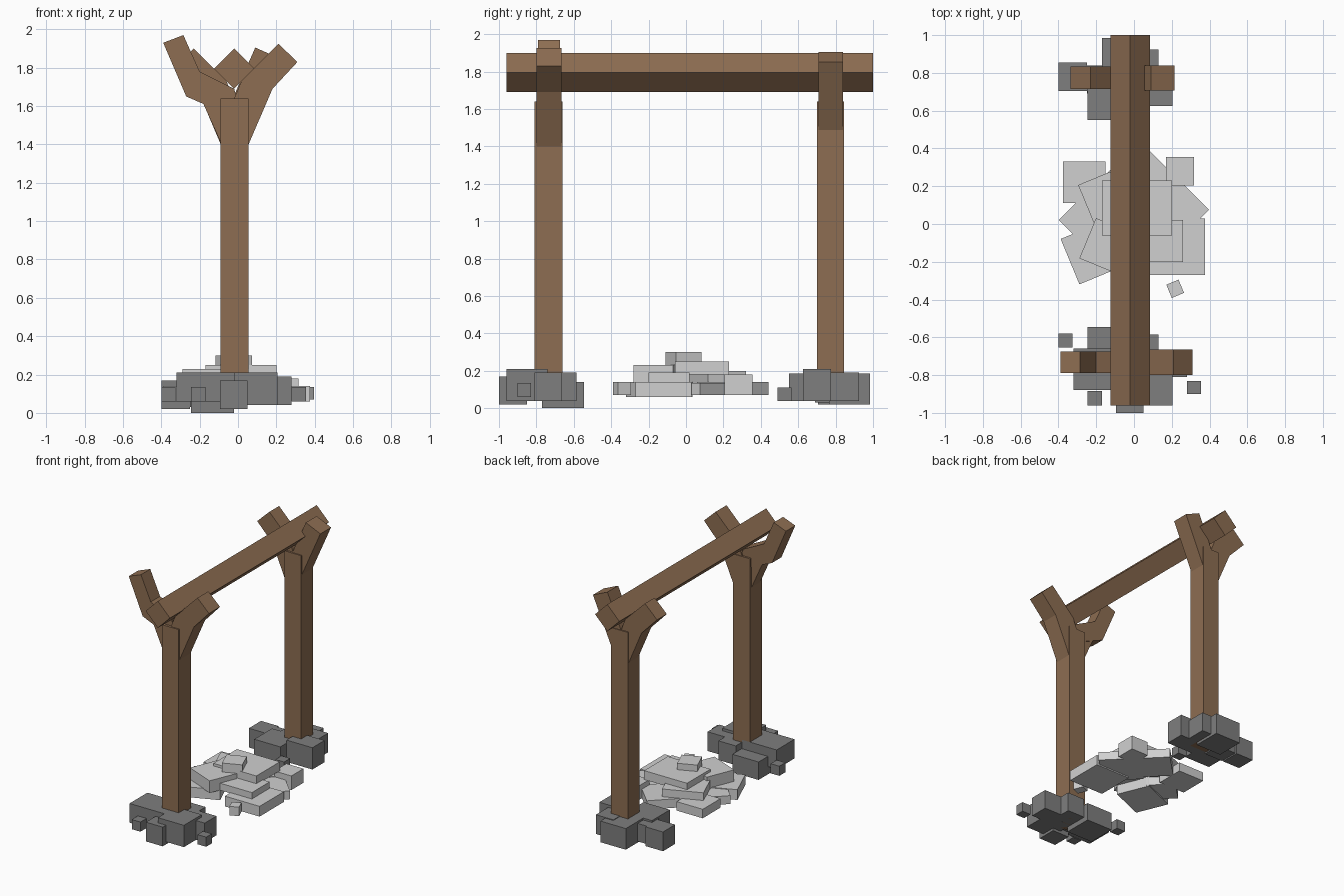
import bpy, bmesh, math
from mathutils import Matrix


def material(name, rgb):
    m = bpy.data.materials.new(name)
    m.diffuse_color = (*rgb, 1)
    return m


WOOD = material("brown wood", (0.27, 0.155, 0.085))
DARK = material("dark grey stone", (0.21, 0.21, 0.21))
LIGHT = material("light grey stone", (0.63, 0.63, 0.63))


def finish(bm, name, mat):
    bmesh.ops.recalc_face_normals(bm, faces=bm.faces)
    me = bpy.data.meshes.new(name)
    bm.to_mesh(me)
    bm.free()
    me.materials.append(mat)
    ob = bpy.data.objects.new(name, me)
    bpy.context.collection.objects.link(ob)
    return ob


def slab(name, mat, cx, cy, w, d, z0, z1, angle=0):
    """Box turned about the vertical axis."""
    bm = bmesh.new()
    bmesh.ops.create_cube(bm, size=1, matrix=(
        Matrix.Translation((cx, cy, (z0 + z1) / 2))
        @ Matrix.Rotation(math.radians(angle), 4, 'Z')
        @ Matrix.Diagonal((w, d, z1 - z0, 1))))
    return finish(bm, name, mat)


def box(name, mat, x0, x1, y0, y1, z0, z1):
    return slab(name, mat, (x0 + x1) / 2, (y0 + y1) / 2, x1 - x0, y1 - y0, z0, z1)


def prism(name, mat, outline, y0, y1):
    """Outline in x and z, extruded along y."""
    bm = bmesh.new()
    face = bm.faces.new([bm.verts.new((x, y0, z)) for x, z in outline])
    ext = bmesh.ops.extrude_face_region(bm, geom=[face])
    bmesh.ops.translate(bm, vec=(0, y1 - y0, 0),
                        verts=[g for g in ext["geom"] if isinstance(g, bmesh.types.BMVert)])
    return finish(bm, name, mat)


# Posts and the beam turned on its edge
box("front_post", WOOD, -0.09, 0.055, -0.81, -0.66, 0.04, 1.64)
box("back_post", WOOD, -0.09, 0.055, 0.70, 0.845, 0.04, 1.64)
prism("beam", WOOD, [(-0.02, 1.69), (0.085, 1.795), (-0.02, 1.90), (-0.125, 1.795)], -0.96, 1.0)

# Forked branches holding the beam
prism("front_right_branch", WOOD,
      [(0.055, 1.40), (0.18, 1.69), (0.31, 1.83), (0.21, 1.925), (0.02, 1.735), (-0.07, 1.52)],
      -0.80, -0.665)
prism("front_left_branch", WOOD,
      [(0.03, 1.52), (-0.02, 1.69), (-0.20, 1.78), (-0.285, 1.97), (-0.39, 1.93), (-0.27, 1.65)],
      -0.79, -0.675)
prism("front_left_brace", WOOD,
      [(-0.09, 1.41), (0.0, 1.50), (-0.06, 1.66), (-0.18, 1.61)], -0.785, -0.68)
prism("back_left_branch", WOOD,
      [(-0.09, 1.40), (0.03, 1.50), (-0.06, 1.73), (-0.23, 1.90), (-0.335, 1.80), (-0.20, 1.66)],
      0.715, 0.835)
prism("back_right_branch", WOOD,
      [(0.045, 1.465), (0.215, 1.85), (0.09, 1.905), (-0.08, 1.52)], 0.708, 0.84)

# Dark stones around the posts
base_stones = [
    (-0.245, -0.02, -0.77, -0.545, 0.0, 0.14),
    (-0.40, -0.325, -0.655, -0.58, 0.06, 0.135),
    (-0.32, -0.02, -0.88, -0.66, 0.06, 0.21),
    (-0.245, -0.17, -0.96, -0.885, 0.06, 0.135),
    (-0.095, 0.05, -1.0, -0.85, 0.02, 0.17),
    (-0.02, 0.205, -0.96, -0.74, 0.04, 0.21),
    (0.28, 0.355, -0.90, -0.83, 0.06, 0.135),
    (-0.02, 0.13, -0.735, -0.585, 0.04, 0.19),
    (0.06, 0.28, -0.81, -0.665, 0.04, 0.19),
    (-0.40, -0.25, 0.705, 0.855, 0.02, 0.17),
    (-0.245, -0.02, 0.55, 0.77, 0.04, 0.185),
    (-0.17, 0.05, 0.765, 0.985, 0.02, 0.185),
    (-0.02, 0.13, 0.775, 0.925, 0.04, 0.19),
    (-0.02, 0.205, 0.625, 0.775, 0.04, 0.21),
    (-0.25, -0.09, 0.69, 0.84, 0.03, 0.17),
    (-0.02, 0.055, 0.49, 0.565, 0.04, 0.11),
]
for i, s in enumerate(base_stones):
    box(f"base_stone_{i + 1}", DARK, *s)

# Pile of light flat stones: centre, size, bottom, top, turn
pile_stones = [
    (-0.263, 0.22, 0.225, 0.22, 0.07, 0.14, 0),
    (0.243, 0.28, 0.147, 0.15, 0.07, 0.18, 0),
    (0.185, 0.075, 0.30, 0.30, 0.07, 0.135, 45),
    (0.225, -0.12, 0.30, 0.30, 0.06, 0.14, 0),
    (-0.25, 0.02, 0.21, 0.21, 0.07, 0.135, 45),
    (-0.20, -0.142, 0.30, 0.26, 0.06, 0.14, 22.5),
    (0.03, 0.25, 0.27, 0.27, 0.07, 0.14, 45),
    (0.218, -0.343, 0.07, 0.076, 0.07, 0.14, 22.5),
    (-0.115, 0.162, 0.30, 0.22, 0.135, 0.20, 22.5),
    (-0.125, -0.125, 0.26, 0.23, 0.135, 0.23, -22.5),
    (0.11, -0.09, 0.30, 0.22, 0.135, 0.19, 0),
    (0.015, 0.085, 0.37, 0.29, 0.18, 0.25, 0),
    (-0.022, -0.013, 0.147, 0.147, 0.23, 0.30, 22.5),
]
for i, s in enumerate(pile_stones):
    slab(f"pile_stone_{i + 1}", LIGHT, *s)
